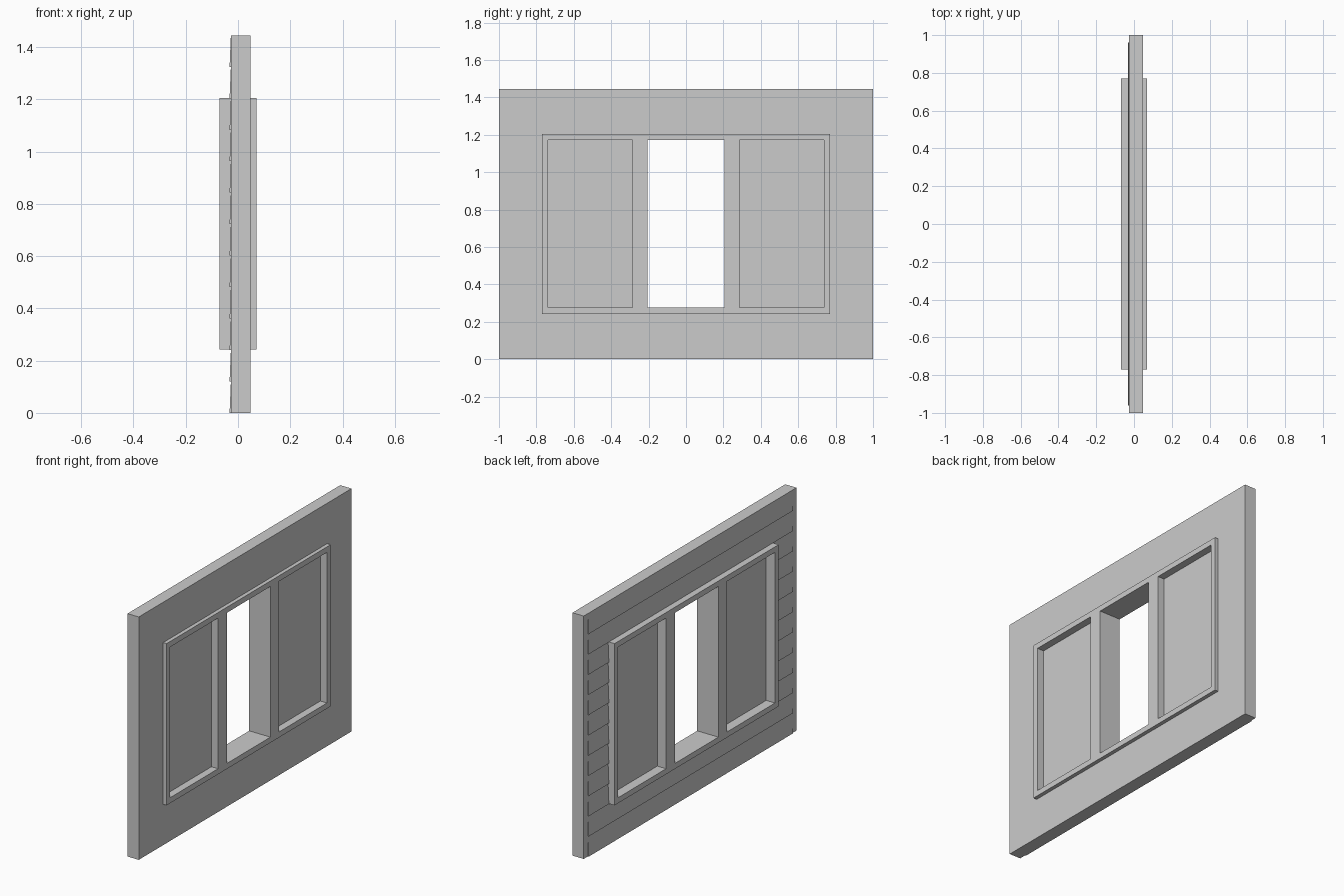
import bpy

if "Cube" in bpy.data.objects:
    bpy.data.objects.remove(bpy.data.objects["Cube"])

WALL_X = (-0.027, 0.047)
FRAME_X = (-0.07, 0.07)
HEIGHT = 1.445
FRAME_Y, FRAME_Z0, FRAME_Z1 = 0.771, 0.243, 1.205
OPEN_Z = (0.276, 1.172)
SIDE_Y = (0.287, 0.737)


def make_object(name, verts, faces):
    mesh = bpy.data.meshes.new(name)
    mesh.from_pydata(verts, [], faces)
    mesh.update()
    obj = bpy.data.objects.new(name, mesh)
    bpy.context.collection.objects.link(obj)
    return obj


def panel(name, xs, ys, zs, holes=()):
    """Slab facing x, cut into a y/z grid with the listed cells left open."""
    mid, nz = sum(xs) / 2, len(zs)
    verts = [(mid, y, z) for y in ys for z in zs]
    faces = []
    for i in range(len(ys) - 1):
        for j in range(nz - 1):
            if (i, j) not in holes:
                a = i * nz + j
                faces.append((a, a + nz, a + nz + 1, a + 1))
    obj = make_object(name, verts, faces)
    mod = obj.modifiers.new("thickness", "SOLIDIFY")
    mod.thickness = xs[1] - xs[0]
    mod.offset = 0
    return obj


# Wall with a hole for the window frame
panel("wall", WALL_X, [-1, -FRAME_Y, FRAME_Y, 1],
      [0, FRAME_Z0, FRAME_Z1, HEIGHT], {(1, 1)})

# Window frame with three openings
panel("window_frame", FRAME_X,
      [-FRAME_Y, -SIDE_Y[1], -SIDE_Y[0], -0.205, 0.205, SIDE_Y[0], SIDE_Y[1], FRAME_Y],
      [FRAME_Z0, *OPEN_Z, FRAME_Z1], {(1, 1), (3, 1), (5, 1)})

# Closed side panes, the middle stays open
for side, s in (("left", -1), ("right", 1)):
    panel(side + "_pane", (-0.012, 0.026), sorted(s * y for y in SIDE_Y), OPEN_Z)


def siding(name, y0, y1, z0, z1, rows=12, lip=0.005):
    """Overlapping boards: flush at the top, proud at the lower edge."""
    step = HEIGHT / rows
    verts, faces = [], []
    for r in range(rows):
        base = r * step
        a, b = max(base, z0), min(base + step, z1)
        if b - a < 1e-4:
            continue
        n = len(verts)
        for y in (y0, y1):
            for z in (a, b):
                proud = lip * (1 - (z - base) / step) + 0.0003
                verts += [(WALL_X[0], y, z), (WALL_X[0] - proud, y, z)]
        faces += [tuple(n + k for k in f) for f in
                  ((1, 3, 7, 5), (0, 1, 5, 4), (2, 6, 7, 3), (0, 2, 3, 1), (4, 5, 7, 6))]
    make_object(name, verts, faces)


# Clapboards on the outer face, around the frame
siding("siding_left", -0.96, -FRAME_Y, 0, HEIGHT)
siding("siding_right", FRAME_Y, 0.96, 0, HEIGHT)
siding("siding_below", -FRAME_Y, FRAME_Y, 0, FRAME_Z0)
siding("siding_above", -FRAME_Y, FRAME_Y, FRAME_Z1, HEIGHT)
